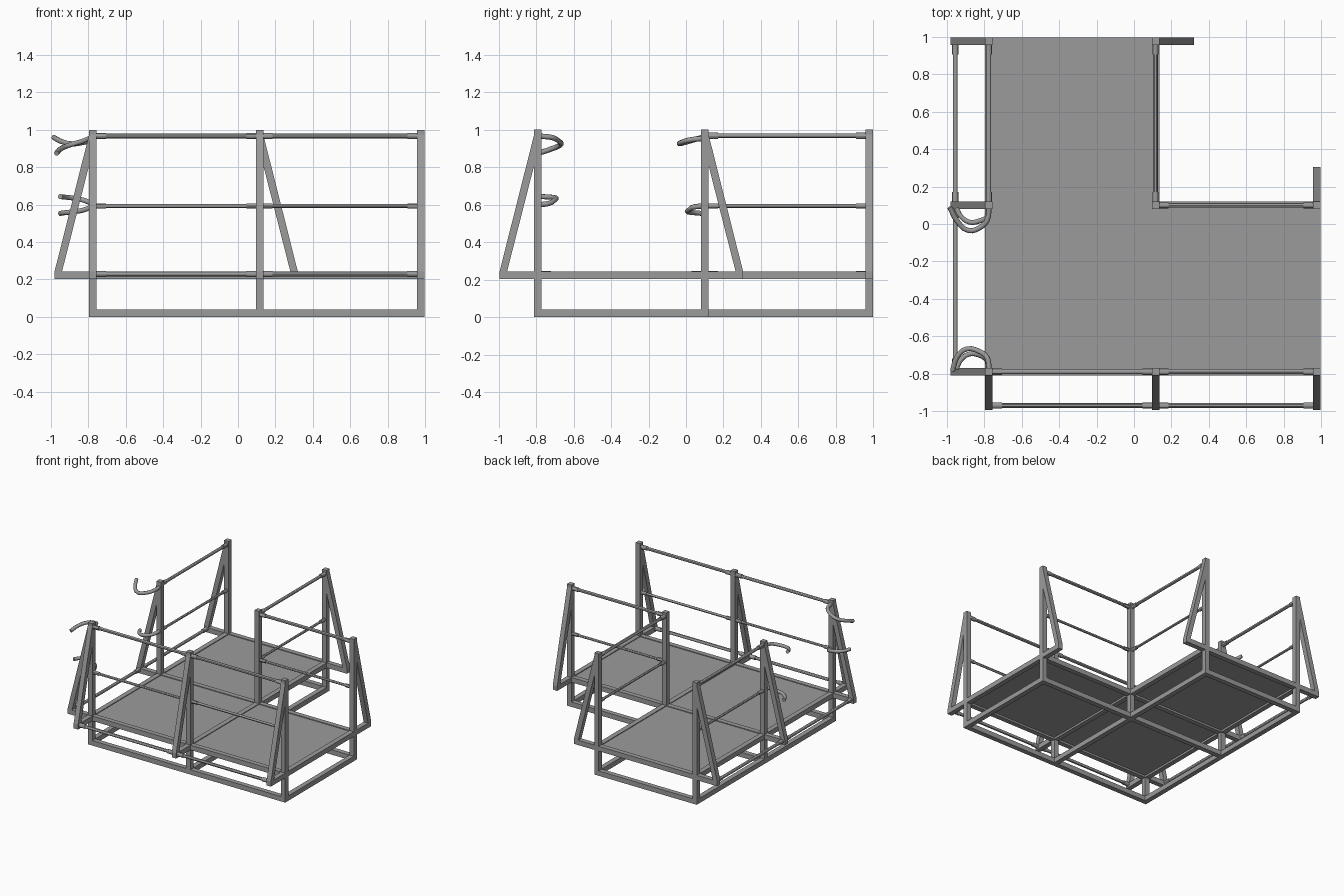
import bpy, bmesh
from mathutils import Vector

if "Cube" in bpy.data.objects:
    bpy.data.objects.remove(bpy.data.objects["Cube"])

steel = bpy.data.materials.new("grey_steel")
steel.use_nodes = True
STEEL = (0.33, 0.33, 0.33, 1)
steel.diffuse_color = STEEL
steel.node_tree.nodes["Principled BSDF"].inputs["Base Color"].default_value = STEEL

XS = (-0.776, 0.115, 0.976)      # post grid columns
YS = (-0.79, 0.1, 0.977)         # post grid rows
H = 0.02                         # half width of square tube
DECK = 0.222                     # deck beam centre height
REACH = 0.205                    # outrigger length from post centre
TOP, MID = 0.967, 0.593          # handrail heights


def finish(bm, name):
    bmesh.ops.recalc_face_normals(bm, faces=bm.faces)
    mesh = bpy.data.meshes.new(name)
    bm.to_mesh(mesh)
    bm.free()
    mesh.materials.append(steel)
    ob = bpy.data.objects.new(name, mesh)
    bpy.context.collection.objects.link(ob)
    return ob


def box(name, lo, hi):
    bm = bmesh.new()
    bmesh.ops.create_cube(bm, size=1)
    lo, hi = Vector(lo), Vector(hi)
    for v in bm.verts:
        v.co = (lo + hi) / 2 + v.co * (hi - lo)
    return finish(bm, name)


def beam(name, a, b, z):
    """Square tube along x or y between two grid points, butting the posts."""
    a, b = Vector((*a, z)), Vector((*b, z))
    d = (b - a).normalized()
    side = Vector((H, H, H)) - d * H
    return box(name, a + d * H - side, b - d * H + side)


def rod(bm, a, b, r):
    d = b - a
    n = len(bm.verts)
    bmesh.ops.create_cone(bm, cap_ends=True, segments=12, radius1=r, radius2=r, depth=d.length)
    bm.verts.ensure_lookup_table()
    rot = d.to_track_quat('Z', 'Y')
    for v in bm.verts[n:]:
        v.co = rot @ v.co + (a + b) / 2


def smooth(ob):
    bpy.ops.object.select_all(action='DESELECT')
    ob.select_set(True)
    bpy.context.view_layer.objects.active = ob
    bpy.ops.object.shade_smooth_by_angle()


def rail(name, a, b, z, r=0.0125):
    """Round rail with a socket at each end."""
    a, b = Vector((*a, z)), Vector((*b, z))
    d = (b - a).normalized()
    a, b = a + d * H, b - d * H
    bm = bmesh.new()
    rod(bm, a, b, r)
    rod(bm, a, a + d * 0.05, r + 0.004)
    rod(bm, b - d * 0.05, b, r + 0.004)
    smooth(finish(bm, name))


def outrigger(name, post, d):
    """Horizontal arm and sloping brace on one side of a post."""
    p, d = Vector((*post, 0)), Vector((*d, 0))
    side = Vector((-d.y, d.x, 0)) * H
    up = DECK + H
    profiles = {
        "arm": ((H, DECK - H), (REACH, DECK - H), (REACH, up), (H, up)),
        "brace": ((REACH - 0.04, up), (REACH, up), (H, 0.975), (H, 0.81)),
    }
    for part, profile in profiles.items():
        bm = bmesh.new()
        pts = [p + d * u + Vector((0, 0, z)) for u, z in profile]
        face = bm.faces.new([bm.verts.new(q - side) for q in pts])
        out = bmesh.ops.extrude_face_region(bm, geom=[face])["geom"]
        bmesh.ops.translate(bm, vec=side * 2, verts=[g for g in out if isinstance(g, bmesh.types.BMVert)])
        finish(bm, f"{name}_{part}")


def hook(name, pts):
    """Bent round bar through a few points."""
    cu = bpy.data.curves.new(name, 'CURVE')
    cu.dimensions = '3D'
    cu.bevel_depth = 0.014
    cu.bevel_resolution = 2
    cu.resolution_u = 3
    cu.use_fill_caps = True
    sp = cu.splines.new('BEZIER')
    sp.bezier_points.add(len(pts) - 1)
    for bp, co in zip(sp.bezier_points, pts):
        bp.co = co
        bp.handle_left_type = bp.handle_right_type = 'AUTO'
    cu.materials.append(steel)
    bpy.context.collection.objects.link(bpy.data.objects.new(name, cu))


# Posts: every grid point except the missing corner of the L
cells = [(0, 0), (1, 0), (0, 1)]
grid = [(i, j) for i in range(3) for j in range(3) if (i, j) != (2, 2)]
at = lambda i, j: (XS[i], YS[j])
for i, j in grid:
    x, y = at(i, j)
    box(f"post_{i}{j}", (x - H, y - H, 0), (x + H, y + H, 1))

# Base and deck frames
for i, j in grid:
    for di, dj in ((1, 0), (0, 1)):
        n = (i + di, j + dj)
        if n in grid:
            beam(f"base_beam_{i}{j}{di}", at(i, j), at(*n), H)
            beam(f"deck_beam_{i}{j}{di}", at(i, j), at(*n), DECK)

# Deck panels, slightly recessed in the frame
for i, j in cells:
    box(f"deck_panel_{i}{j}", (XS[i] + H, YS[j] + H, 0.218), (XS[i + 1] - H, YS[j + 1] - H, 0.236))

# Outriggers with braces
arms = [((i, 0), (0, -1)) for i in range(3)] + [((0, j), (-1, 0)) for j in range(3)]
arms += [((1, 2), (1, 0)), ((2, 1), (0, 1))]
for k, (g, d) in enumerate(arms):
    outrigger(f"outrigger_{k}", at(*g), d)

# Handrails
for k, (a, b) in enumerate([((0, 0), (1, 0)), ((1, 0), (2, 0)), ((1, 1), (2, 1)),
                            ((1, 1), (1, 2)), ((0, 1), (0, 2))]):
    rail(f"top_rail_{k}", at(*a), at(*b), TOP)
    rail(f"middle_rail_{k}", at(*a), at(*b), MID, 0.01)

# Low rails joining the outrigger ends
for k in range(2):
    y, x = YS[0] - 0.18, XS[0] - 0.18
    rail(f"front_low_rail_{k}", (XS[k], y), (XS[k + 1], y), 0.229)
    rail(f"side_low_rail_{k}", (x, YS[k]), (x, YS[k + 1]), 0.229)

# Gate hooks on the two posts of the side opening
hook("front_upper_hook", [(-0.775, -0.775, 0.965), (-0.785, -0.715, 0.958), (-0.83, -0.68, 0.94),
                          (-0.895, -0.668, 0.92), (-0.945, -0.71, 0.90), (-0.97, -0.785, 0.875)])
hook("front_lower_hook", [(-0.775, -0.775, 0.60), (-0.785, -0.73, 0.607), (-0.83, -0.70, 0.625),
                          (-0.88, -0.695, 0.635), (-0.925, -0.725, 0.64), (-0.95, -0.775, 0.643)])
hook("rear_upper_hook", [(-0.775, 0.085, 0.952), (-0.785, 0.02, 0.945), (-0.825, -0.02, 0.933),
                         (-0.885, -0.035, 0.925), (-0.945, 0.015, 0.938), (-0.985, 0.09, 0.96)])
hook("rear_lower_hook", [(-0.775, 0.085, 0.592), (-0.785, 0.04, 0.587), (-0.83, 0.015, 0.57),
                         (-0.88, 0.01, 0.562), (-0.925, 0.04, 0.557), (-0.95, 0.085, 0.553)])
